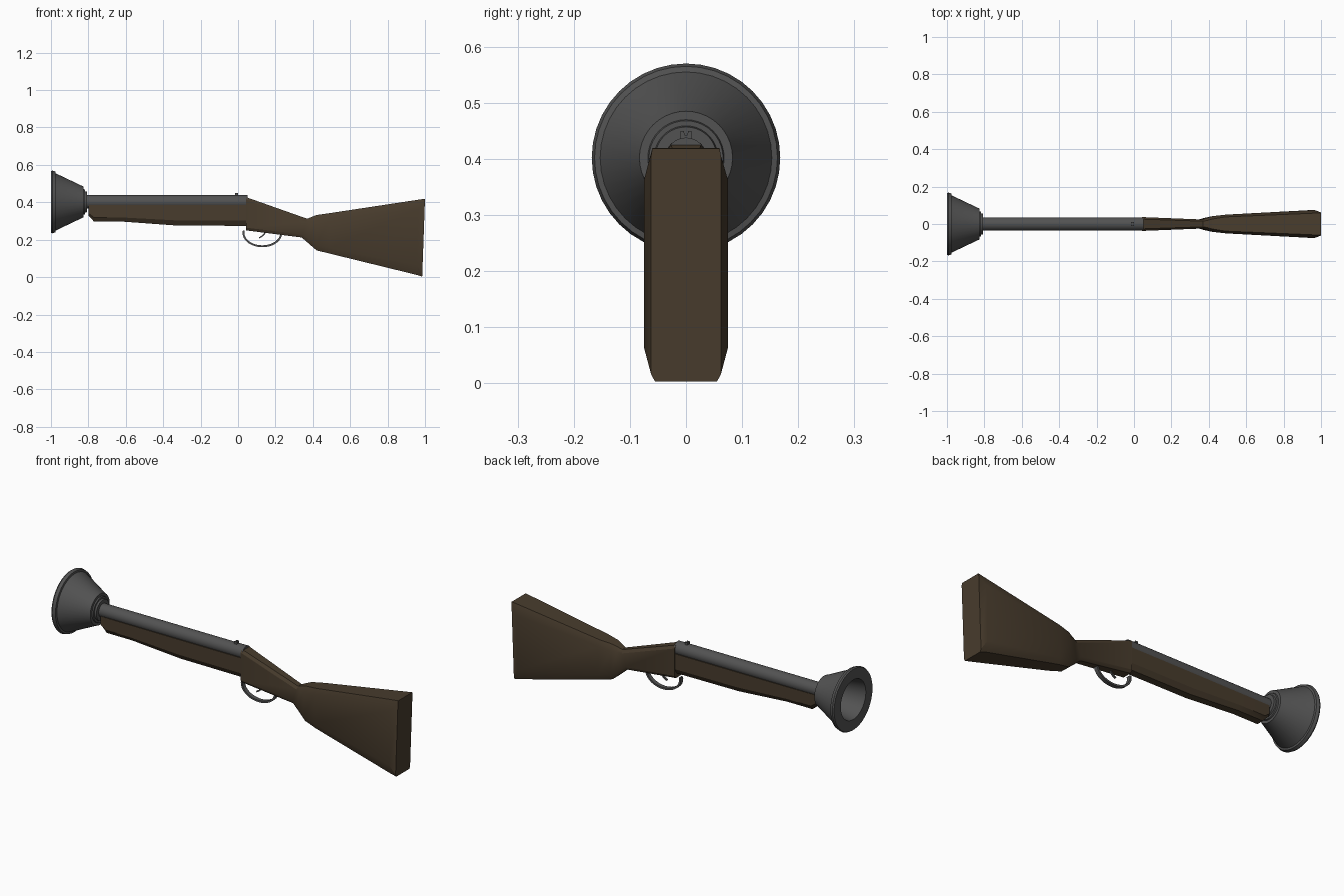
import bpy, bmesh, math

if "Cube" in bpy.data.objects:
    bpy.data.objects.remove(bpy.data.objects["Cube"])

AXIS_Z = 0.402


def material(name, rgb):
    m = bpy.data.materials.new(name)
    m.diffuse_color = (*rgb, 1)
    m.use_nodes = True
    m.node_tree.nodes["Principled BSDF"].inputs["Base Color"].default_value = m.diffuse_color
    return m


WOOD = material("dark_wood", (0.065, 0.045, 0.026))
METAL = material("dark_metal", (0.085, 0.085, 0.085))


def finish(name, bm, mat, angle=30):
    bmesh.ops.remove_doubles(bm, verts=bm.verts, dist=1e-5)
    bmesh.ops.recalc_face_normals(bm, faces=bm.faces)
    mesh = bpy.data.meshes.new(name)
    bm.to_mesh(mesh)
    bm.free()
    mesh.materials.append(mat)
    ob = bpy.data.objects.new(name, mesh)
    bpy.context.collection.objects.link(ob)
    bpy.ops.object.select_all(action='DESELECT')
    ob.select_set(True)
    bpy.context.view_layer.objects.active = ob
    bpy.ops.object.shade_smooth_by_angle(angle=math.radians(angle))
    return ob


def skin(name, rings, mat, caps=True, closed=False, angle=30):
    """Bridge a list of equal-length point rings."""
    bm = bmesh.new()
    vs = [[bm.verts.new(p) for p in r] for r in rings]
    n = len(vs[0])
    pairs = list(zip(vs, vs[1:])) + ([(vs[-1], vs[0])] if closed else [])
    for a, b in pairs:
        for i in range(n):
            j = (i + 1) % n
            bm.faces.new((a[i], a[j], b[j], b[i]))
    if caps and not closed:
        bm.faces.new(vs[0])
        bm.faces.new(vs[-1])
    return finish(name, bm, mat, angle)


def lathe(name, profile, mat, n=32):
    """Revolve (x, radius) points around the barrel axis."""
    rings = [[(x, r * math.cos(2 * math.pi * i / n), AXIS_Z + r * math.sin(2 * math.pi * i / n))
              for i in range(n)] for x, r in profile]
    return skin(name, rings, mat)


def section(xt, zt, xb, zb, w, top, bottom, cut):
    """Eight-sided slice; top/bottom are half widths, cut is the corner height fraction."""
    half = [(top, 0), (w, cut), (w, 1 - cut), (bottom, 1)]
    pts = half + [(-y, t) for y, t in reversed(half)]
    return [(xt + (xb - xt) * t, y, zt + (zb - zt) * t) for y, t in pts]


# Flared muzzle with flat rim and open bore
lathe("muzzle_bell", [(-0.84, 0.08), (-1.0, 0.107), (-1.0, 0.164), (-0.993, 0.168),
                      (-0.977, 0.163), (-0.975, 0.153), (-0.832, 0.085), (-0.825, 0.083),
                      (-0.825, 0.068), (-0.818, 0.066), (-0.818, 0.057), (-0.808, 0.055),
                      (-0.808, 0.036)], METAL, 40)

# Barrel
lathe("barrel", [(-0.835, 0.036), (0.05, 0.036)], METAL)

# Wooden fore-end under the barrel
skin("fore_end", [section(-0.80, 0.385, -0.80, 0.33, 0.033, 0.033, 0.022, 0.2),
                  section(-0.77, 0.385, -0.77, 0.297, 0.034, 0.034, 0.02, 0.25),
                  section(-0.62, 0.385, -0.62, 0.297, 0.035, 0.035, 0.02, 0.25),
                  section(-0.33, 0.385, -0.33, 0.276, 0.036, 0.036, 0.02, 0.25),
                  section(0.05, 0.385, 0.05, 0.274, 0.036, 0.036, 0.02, 0.25)], WOOD)

# Receiver, wrist and butt as one continuous stock
skin("stock", [section(0.042, 0.428, 0.042, 0.25, 0.037, 0.026, 0.026, 0.08),
               section(0.37, 0.312, 0.34, 0.212, 0.024, 0.015, 0.015, 0.16),
               section(0.395, 0.322, 0.375, 0.182, 0.033, 0.02, 0.02, 0.16),
               section(0.42, 0.332, 0.42, 0.143, 0.042, 0.027, 0.027, 0.16),
               section(0.49, 0.342, 0.49, 0.126, 0.05, 0.038, 0.038, 0.14),
               section(0.965, 0.414, 0.955, 0.012, 0.075, 0.058, 0.058, 0.13),
               section(1.0, 0.419, 0.985, 0.003, 0.062, 0.06, 0.055, 0.03)], WOOD)


def strap(name, path, width, thick, mat):
    """Rectangular strip following an x-z path."""
    rings = []
    for i, (x, z) in enumerate(path):
        a, b = path[max(i - 1, 0)], path[min(i + 1, len(path) - 1)]
        d = math.hypot(b[0] - a[0], b[1] - a[1])
        nx, nz = -(b[1] - a[1]) / d * thick / 2, (b[0] - a[0]) / d * thick / 2
        rings.append([(x + s * nx, y * width / 2, z + s * nz)
                      for s, y in ((1, 1), (1, -1), (-1, -1), (-1, 1))])
    return skin(name, rings, mat)


# Trigger guard: lower half of an ellipse reaching into the stock
guard = [(0.13 + 0.101 * math.cos(a), 0.236 + 0.071 * math.sin(a))
         for a in (math.radians(-190 + 10 * k) for k in range(21))]
strap("trigger_guard", guard, 0.022, 0.01, METAL)

# Trigger
strap("trigger", [(0.113, 0.209), (0.128, 0.219), (0.14, 0.23), (0.15, 0.25)], 0.01, 0.007, METAL)

# Notched rear sight
sight = [(-0.01, 0.43), (0.01, 0.43), (0.01, 0.45), (0.004, 0.45), (0.0025, 0.443),
         (-0.0025, 0.443), (-0.004, 0.45), (-0.01, 0.45)]
skin("rear_sight", [[(x, y, z) for y, z in sight] for x in (-0.016, 0.0)], METAL)
